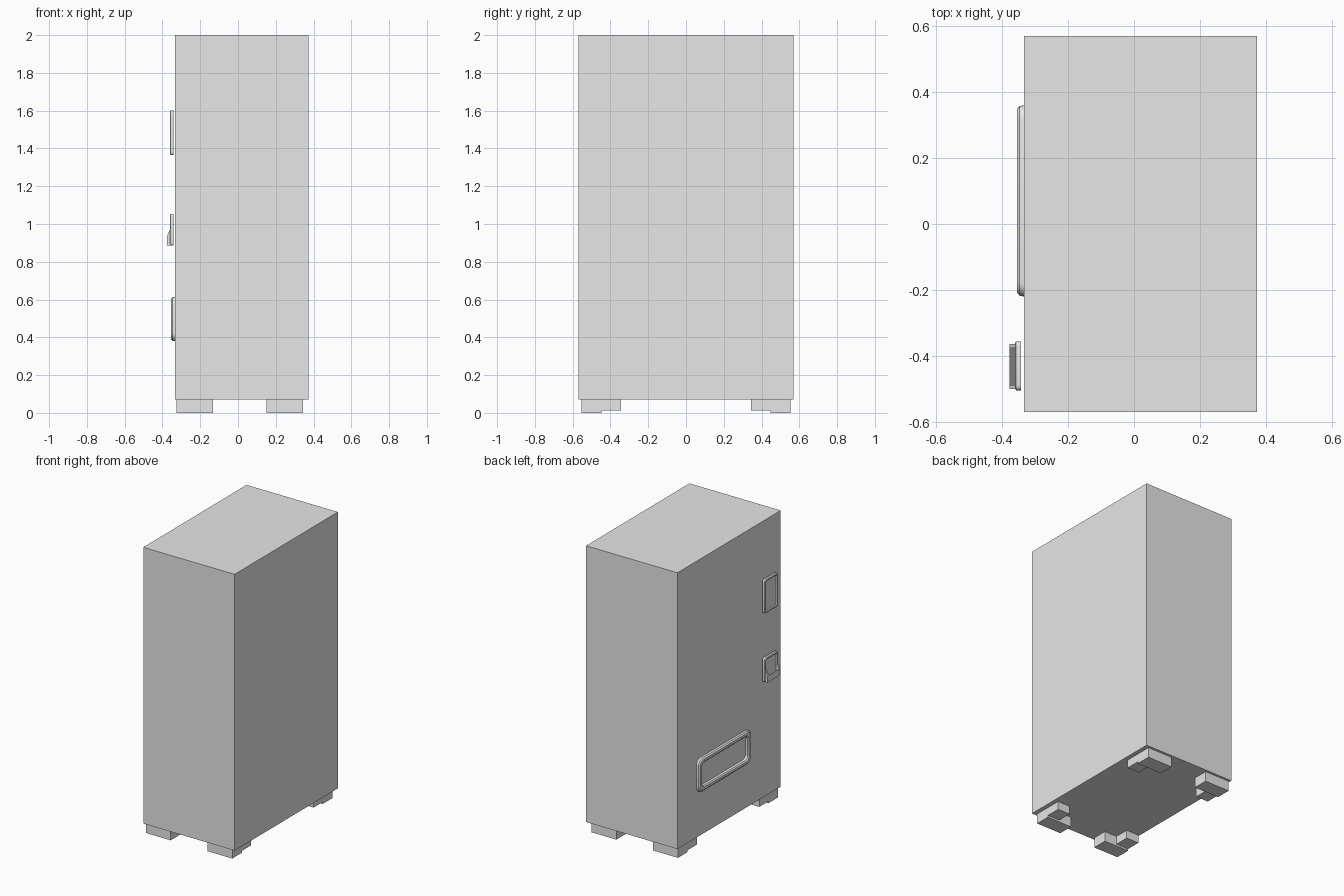
import bpy, bmesh, math

if "Cube" in bpy.data.objects:
    bpy.data.objects.remove(bpy.data.objects["Cube"], do_unlink=True)

grey = bpy.data.materials.new("light_grey")
grey.use_nodes = True
colour = (0.8, 0.8, 0.8, 1)
grey.diffuse_color = colour
grey.node_tree.nodes["Principled BSDF"].inputs["Base Color"].default_value = colour


def finish(name, bm, smooth=False):
    bmesh.ops.recalc_face_normals(bm, faces=bm.faces)
    mesh = bpy.data.meshes.new(name)
    bm.to_mesh(mesh)
    bm.free()
    mesh.materials.append(grey)
    obj = bpy.data.objects.new(name, mesh)
    bpy.context.collection.objects.link(obj)
    bpy.ops.object.select_all(action="DESELECT")
    bpy.context.view_layer.objects.active = obj
    obj.select_set(True)
    if smooth:
        bpy.ops.object.shade_smooth_by_angle(angle=math.radians(30))
    return obj


def add_box(bm, xs, ys, zs):
    verts = bmesh.ops.create_cube(bm, size=1)["verts"]
    for v in verts:
        v.co = [lo if c < 0 else hi for c, (lo, hi) in zip(v.co, (xs, ys, zs))]


def add_prism(bm, profile, y0, y1):
    # side profile in x and z, extruded along y
    ends = [[bm.verts.new((x, y, z)) for x, z in profile] for y in (y0, y1)]
    bm.faces.new(ends[0])
    bm.faces.new(ends[1])
    for i in range(len(profile)):
        j = (i + 1) % len(profile)
        bm.faces.new((ends[0][i], ends[0][j], ends[1][j], ends[1][i]))


def add_loft(bm, cy, cz, sections, steps=5):
    # rounded rectangles (x, half width, half height, radius) joined in order
    rings = []
    for x, w, h, r in sections:
        ring = []
        for q, (sy, sz) in enumerate(((1, 1), (-1, 1), (-1, -1), (1, -1))):
            for k in range(steps + 1):
                a = (q + k / steps) * math.pi / 2
                y = cy + sy * (w - r) + r * math.cos(a)
                z = cz + sz * (h - r) + r * math.sin(a)
                ring.append(bm.verts.new((x, y, z)))
        rings.append(ring)
    for a, b in zip(rings, rings[1:]):
        for i in range(len(a)):
            j = (i + 1) % len(a)
            bm.faces.new((a[i], a[j], b[j], b[i]))
    bm.faces.new(rings[0])
    bm.faces.new(rings[-1])


# Cabinet with a pocket cut for the delivery tray
tray_y, tray_z = 0.07, 0.497
bm = bmesh.new()
add_box(bm, (-0.333, 0.373), (-0.57, 0.57), (0.07, 2))
cabinet = finish("cabinet", bm)
bm = bmesh.new()
add_loft(bm, tray_y, tray_z, [(-0.4, 0.26, 0.09, 0.03), (-0.23, 0.26, 0.09, 0.03)])
cutter = finish("pocket_cutter", bm)
cutter.hide_render = True
cut = cabinet.modifiers.new("pocket", "BOOLEAN")
cut.operation = "DIFFERENCE"
cut.solver = "EXACT"
cut.object = cutter
bpy.context.view_layer.objects.active = cabinet
bpy.ops.object.modifier_apply(modifier=cut.name)
bpy.data.objects.remove(cutter, do_unlink=True)

# Delivery tray: bevelled frame and tapered recess
bm = bmesh.new()
add_loft(bm, tray_y, tray_z, [
    (-0.333, 0.29, 0.117, 0.04),
    (-0.347, 0.287, 0.115, 0.04),
    (-0.355, 0.278, 0.106, 0.035),
    (-0.355, 0.26, 0.09, 0.03),
    (-0.348, 0.252, 0.082, 0.025),
    (-0.25, 0.235, 0.065, 0.02),
])
finish("delivery_tray", bm, True)


# Small rimmed plates on the same side
def add_plate(bm, z0, z1):
    w, h = 0.074, (z1 - z0) / 2
    add_loft(bm, -0.43, (z0 + z1) / 2, [
        (-0.342, w, h, 0.014),
        (-0.357, w, h, 0.014),
        (-0.361, w - 0.005, h - 0.005, 0.011),
        (-0.361, w - 0.012, h - 0.012, 0.009),
        (-0.355, w - 0.016, h - 0.016, 0.007),
    ])


bm = bmesh.new()
add_plate(bm, 1.365, 1.6)
finish("payment_plate", bm, True)

bm = bmesh.new()
add_plate(bm, 0.885, 1.053)
finish("coin_return_plate", bm, True)

# Coin return scoop: two cheeks and a lip sloping inwards
bm = bmesh.new()
cheek = [(-0.355, 0.887), (-0.375, 0.887), (-0.377, 0.935), (-0.36, 0.97), (-0.355, 0.97)]
lip = [(-0.355, 0.887), (-0.375, 0.887), (-0.377, 0.935), (-0.355, 0.897)]
add_prism(bm, cheek, -0.5, -0.488)
add_prism(bm, cheek, -0.376, -0.364)
add_prism(bm, lip, -0.488, -0.376)
finish("coin_return_scoop", bm)

# L-shaped feet: a wide pad and a shallower outer block
for end, sy in (("front", -1), ("back", 1)):
    for side, outer, inner in (("right", -0.325, -0.133), ("left", 0.343, 0.151)):
        middle = (outer + inner) / 2
        bm = bmesh.new()
        add_box(bm, sorted((outer, inner)), sorted((sy * 0.553, sy * 0.447)), (0, 0.07))
        add_box(bm, sorted((outer, middle)), sorted((sy * 0.447, sy * 0.345)), (0.013, 0.07))
        finish(f"{end}_{side}_foot", bm)
